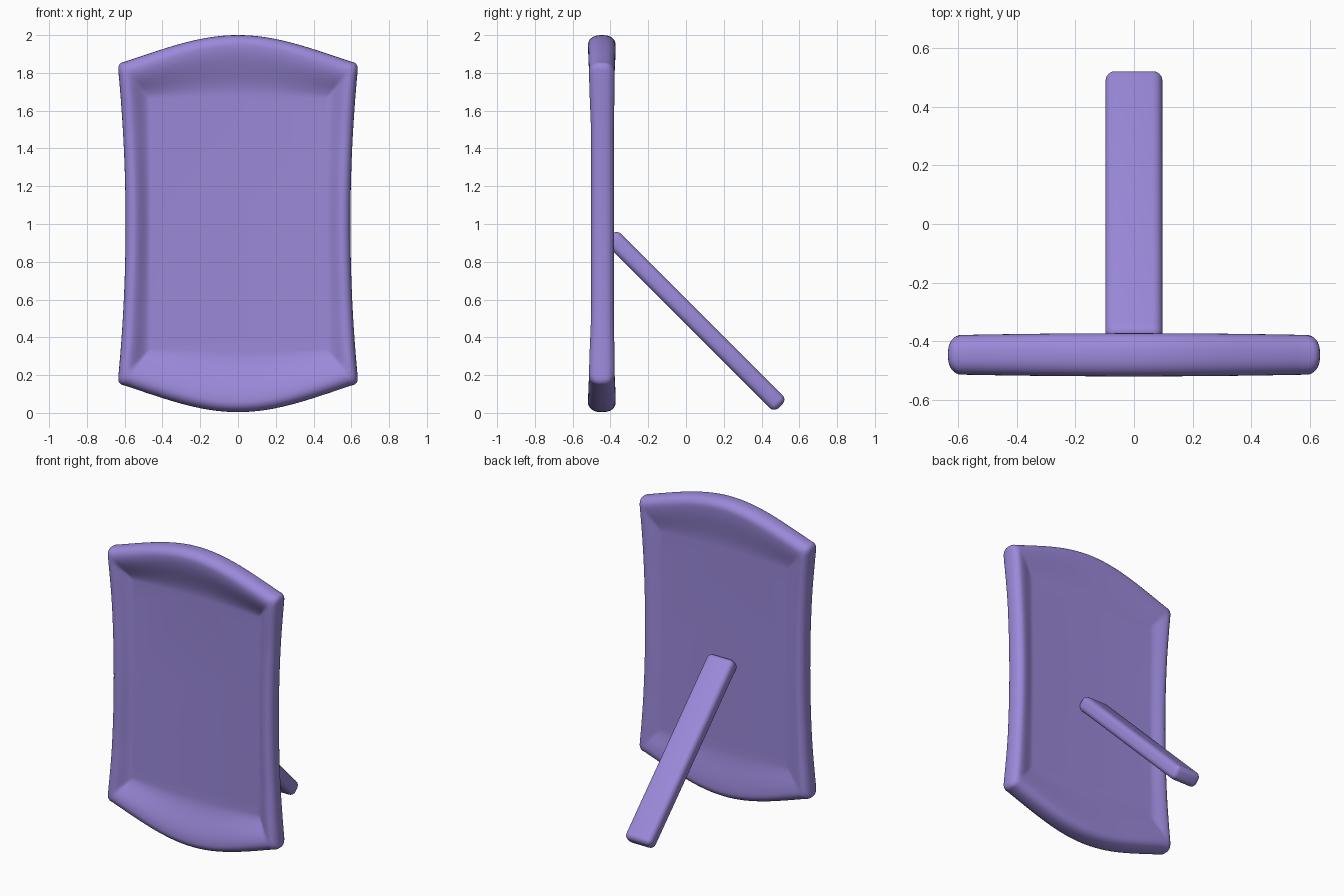
import bpy, bmesh, math
from mathutils import Vector

if "Cube" in bpy.data.objects:
    bpy.data.objects.remove(bpy.data.objects["Cube"])

mat = bpy.data.materials.new("violet")
mat.diffuse_color = (0.33, 0.25, 0.70, 1)
mat.use_nodes = True
mat.node_tree.nodes["Principled BSDF"].inputs["Base Color"].default_value = mat.diffuse_color
MID_Y, MID_Z = -0.445, 1.002


def top_z(x):
    t = x / 0.635
    return 0.845 + 0.153 * (0.7 * (1 - t * t) + 0.15 * (1 + math.cos(math.pi * t)))


def side_x(z):
    return 0.595 + 0.042 * (z / 0.845) ** 2


# Outline: one quadrant with a rounded corner, then mirrored
def outline():
    quad = [Vector((0.60 * i / 16, top_z(0.60 * i / 16))) for i in range(17)]
    a, b = quad[-1], Vector((side_x(0.81), 0.81))
    c = Vector((0.638, 0.853))
    quad += [a * (1 - t) ** 2 + c * 2 * t * (1 - t) + b * t * t
             for t in [i / 6 for i in range(1, 6)]]
    quad += [Vector((side_x(z), z)) for z in [0.81 * (1 - i / 16) for i in range(17)]]
    right = quad + [Vector((p.x, -p.y)) for p in reversed(quad[:-1])]
    return right + [Vector((-p.x, p.y)) for p in reversed(right[1:-1])]


# The dish floor is nearly rectangular
def soft_limit(v, lim):
    m = abs(v)
    return math.copysign(min(m, lim) + 0.1 * max(0, m - lim), v)


def floor_point(p):
    return Vector((soft_limit(p.x * 0.775, 0.462), soft_limit(p.y * 0.79, 0.66)))


def crest_point(p, k):
    return Vector((p.x * (1 - 0.045 * k / 0.62), p.y * (1 - 0.05 * k / 0.95)))


def half_depth(p, sign):
    s = max(0.0, min(1.0, (abs(p.y) - 0.45) / 0.4))
    s = s * s * (3 - 2 * s)
    h = 0.057 + 0.011 * s if sign < 0 else 0.063 + 0.004 * s
    if abs(p.y) > 0.84:
        h += 0.006 * (1 - (p.x / 0.635) ** 2)
    return h


# Steps of one face: rounded rim to crest (0..1), then down to the dish floor (1..2)
FLOOR = {-1: 0.006, 1: 0.042}     # half depths of front and back dish
steps = [i / 8 for i in range(1, 9)] + [1 + i / 14 for i in range(1, 15)]


def place(p, s, sign):
    h = half_depth(p, sign)
    if s <= 1:
        t = math.pi / 2 * s
        q, y = crest_point(p, 1 - math.cos(t)), h * math.sin(t) ** 0.8
    else:
        t = s - 1
        q = crest_point(p, 1).lerp(floor_point(p), t)
        y = h + (FLOOR[sign] - h) * t * t * (3 - 2 * t)
    return (q.x, MID_Y + sign * y, MID_Z + q.y)


# Dished panel: rings lofted from the front dish over the rim to the back dish
bm = bmesh.new()
line = outline()
rows = [(s, -1) for s in reversed(steps)] + [(0, 1)] + [(s, 1) for s in steps]
rings = [[bm.verts.new(place(p, s, sign)) for p in line] for s, sign in rows]
n = len(line)
for r0, r1 in zip(rings, rings[1:]):
    for i in range(n):
        j = (i + 1) % n
        bm.faces.new((r0[i], r0[j], r1[j], r1[i]))
bm.faces.new(rings[0])
bm.faces.new(rings[-1])
bmesh.ops.recalc_face_normals(bm, faces=bm.faces)
me = bpy.data.meshes.new("panel")
bm.to_mesh(me)
bm.free()
panel = bpy.data.objects.new("panel", me)
bpy.context.collection.objects.link(panel)
me.materials.append(mat)
me.shade_smooth()

# Slanted back strut with rounded edges
bpy.ops.mesh.primitive_cube_add(size=1, location=(0, 0.050, 0.487),
                                rotation=(math.radians(-45), 0, 0))
strut = bpy.context.object
strut.name = "back_strut"
strut.scale = (0.195, 1.275, 0.096)
bpy.ops.object.transform_apply(location=False, rotation=False, scale=True)
bev = strut.modifiers.new("round", 'BEVEL')
bev.width = 0.034
bev.segments = 5
strut.data.materials.append(mat)
strut.data.shade_smooth()
